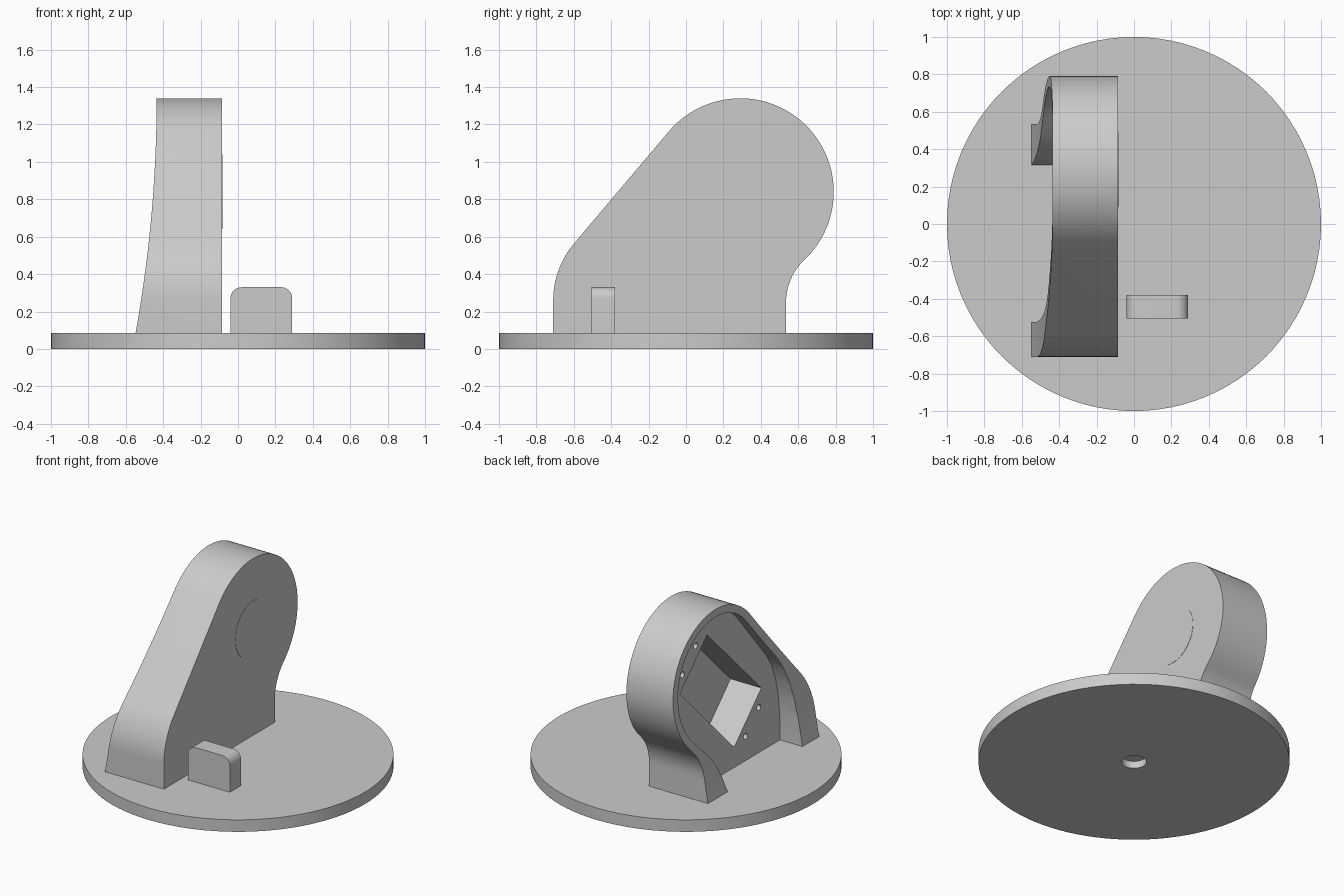
import bpy, bmesh
from math import sin, cos, radians, pi
from mathutils import Vector

if "Cube" in bpy.data.objects:
    bpy.data.objects.remove(bpy.data.objects["Cube"])


def arc(cy, cz, r, a0, a1, n):
    """Points on an arc, angles in degrees."""
    return [(cy + r * cos(radians(a0 + (a1 - a0) * i / n)),
             cz + r * sin(radians(a0 + (a1 - a0) * i / n))) for i in range(n + 1)]


def prism(name, pts, start, sweep):
    """Extrude a closed outline along a vector; start maps 2D points to 3D."""
    bm = bmesh.new()
    face = bm.faces.new([bm.verts.new(start(p)) for p in pts])
    res = bmesh.ops.extrude_face_region(bm, geom=[face])
    bmesh.ops.translate(bm, vec=Vector(sweep),
                        verts=[v for v in res["geom"] if isinstance(v, bmesh.types.BMVert)])
    bmesh.ops.recalc_face_normals(bm, faces=bm.faces[:])
    mesh = bpy.data.meshes.new(name)
    bm.to_mesh(mesh)
    bm.free()
    ob = bpy.data.objects.new(name, mesh)
    bpy.context.collection.objects.link(ob)
    return ob


def side_prism(name, pts, x0, x1):
    return prism(name, pts, lambda p: (x0, p[0], p[1]), (x1 - x0, 0, 0))


def front_prism(name, pts, y0, y1):
    return prism(name, pts, lambda p: (p[0], y0, p[1]), (0, y1 - y0, 0))


def disc(name, r, z0, z1, n):
    return prism(name, arc(0, 0, r, 0, 360 - 360 / n, n - 1),
                 lambda p: (p[0], p[1], z0), (0, 0, z1 - z0))


def cut(ob, cutter):
    """Subtract the cutter and discard it."""
    mod = ob.modifiers.new("cut", "BOOLEAN")
    mod.operation, mod.solver, mod.object = "DIFFERENCE", "EXACT", cutter
    bpy.context.view_layer.objects.active = ob
    bpy.ops.object.modifier_apply(modifier=mod.name)
    bpy.data.objects.remove(cutter)


def smooth(ob):
    bpy.ops.object.select_all(action="DESELECT")
    ob.select_set(True)
    bpy.context.view_layer.objects.active = ob
    bpy.ops.object.shade_smooth_by_angle(angle=radians(25))


TOP = 0.085
CY, CZ = 0.29, 0.84          # centre of the round head

# round base with a blind hole underneath
base = disc("base", 1.0, 0, TOP, 96)
cut(base, disc("hole_cutter", 0.08, -0.1, 0.05, 32))
smooth(base)

# upright: round head on a leaning body
outline = [(0.535, 0.08)]
outline += arc(0.845, 0.25, 0.31, 180, 133.25, 10)
outline += arc(CY, CZ, 0.5, -46.75, 140, 48)[1:]
outline += arc(-0.24, 0.26, 0.47, 140, 180, 12)
outline += [(-0.71, 0.08)]
upright = side_prism("upright", outline, -0.6, -0.085)

# hollow back of the upright, open at the bottom
hollow = [(0.305, 0.03), (0.315, 0.085), (0.35, 0.2), (0.4, 0.3), (0.45, 0.37), (0.51, 0.43)]
hollow += arc(CY, CZ, 0.445, -46, 140, 44)
hollow += [(-0.372, 0.743), (-0.43, 0.65), (-0.475, 0.54), (-0.505, 0.42),
           (-0.522, 0.28), (-0.525, 0.15), (-0.525, 0.03)]
cut(upright, side_prism("hollow_cutter", hollow, -0.8, -0.37))

# gently flared back surface
R = 7.0
flare = [(-0.435 - (1.34 - z) ** 2 / (2 * R), z)
         for z in [0.02 + 1.32 * i / 24 for i in range(25)]]
flare += [(-0.435, 1.5), (-0.9, 1.5), (-0.9, 0.02)]
cut(upright, front_prism("flare_cutter", flare, -1, 1))

# tilted rectangular pocket
def tilted(a, b):
    """Point in the pocket's 45 degree frame: a along, b across."""
    k = cos(pi / 4)
    return (0.14 + k * (a - b), 0.685 + k * (a + b))

pocket = [tilted(a, b) for a, b in ((-.43, -.215), (.43, -.215), (.43, .215), (-.43, .215))]
cut(upright, side_prism("pocket_cutter", pocket, -0.5, -0.128))

# screw holes beyond both pocket ends
for a in (-0.5, 0.5):
    for b in (-0.105, 0.105):
        y, z = tilted(a, b)
        cut(upright, side_prism("screw_cutter", arc(y, z, 0.021, 0, 345, 23), -0.5, -0.25))
smooth(upright)

# barely raised round pad on the head
pad = side_prism("round_pad", arc(CY, CZ, 0.2, 0, 354, 59), -0.086, -0.083)
smooth(pad)

# small rounded block beside the upright
block = [(-0.04, 0.08), (0.29, 0.08)]
block += arc(0.23, 0.27, 0.06, 0, 90, 10) + arc(0.02, 0.27, 0.06, 90, 180, 10)
smooth(front_prism("small_block", block, -0.505, -0.38))
